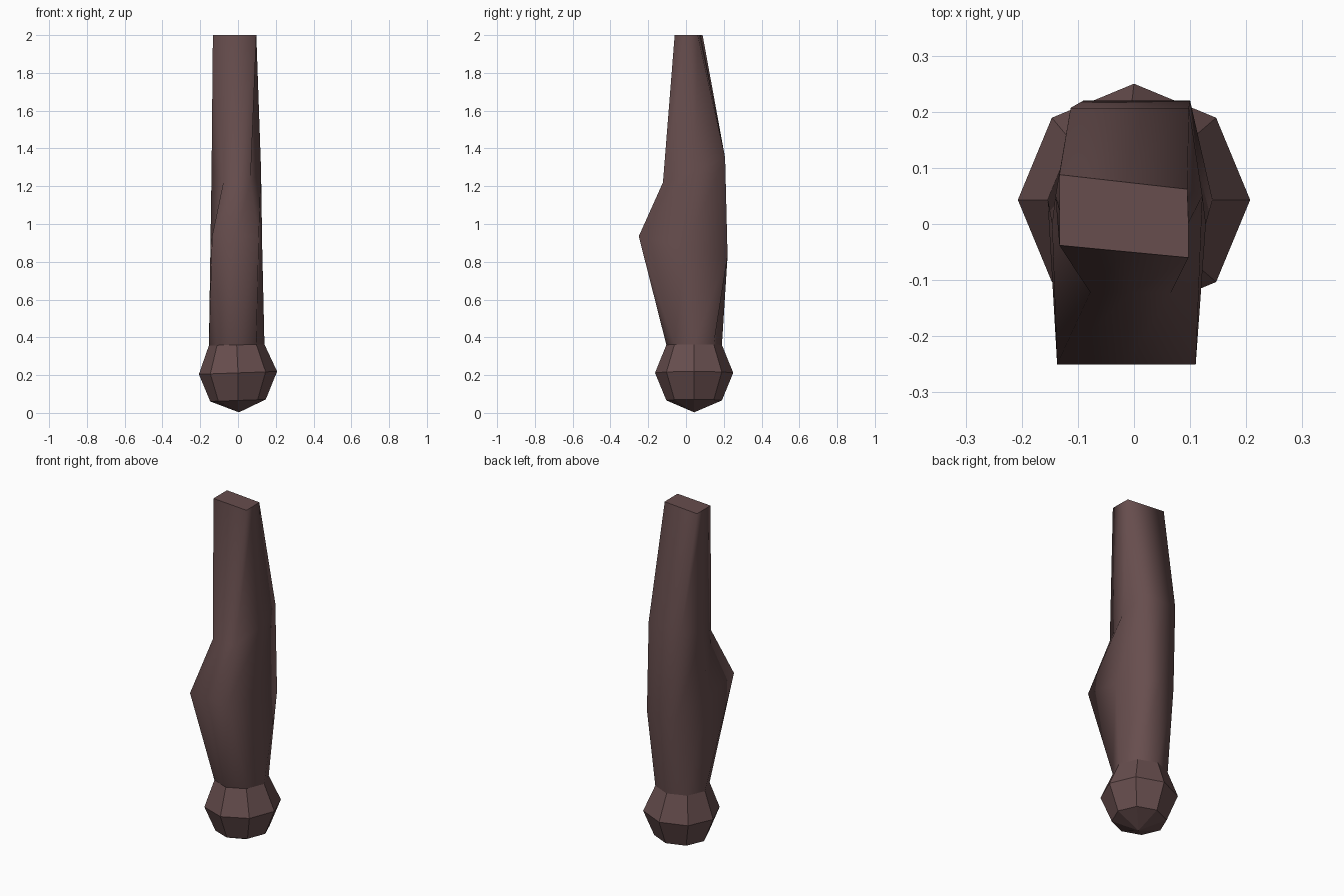
import bpy, bmesh
from math import sin, cos, pi

if "Cube" in bpy.data.objects:
    bpy.data.objects.remove(bpy.data.objects["Cube"])

mat = bpy.data.materials.new("dark_brown")
mat.diffuse_color = (0.135, 0.075, 0.075, 1)
mat.use_nodes = True
mat.node_tree.nodes["Principled BSDF"].inputs["Base Color"].default_value = mat.diffuse_color


def ring(r, z, tilt=0.036, cx=0.0):
    # octagon, starting at front centre and going counter-clockwise
    pts = []
    for i in range(8):
        x = r * sin(i * pi / 4)
        pts.append((x + cx, 0.043 - r * cos(i * pi / 4), z + tilt * x))
    return pts


def section(front, right, back, left, zf, zb):
    # eight-point cross-section; each corner/side given as (x, y)
    # front/back = (x_left, x_right, y_left, y_right)
    fl, fr, fyl, fyr = front
    bl, br, byl, byr = back
    zm = (zf + zb) / 2
    return [((fl + fr) / 2, (fyl + fyr) / 2, zf), (fr, fyr, zf), (*right, zm),
            (br, byr, zb), ((bl + br) / 2, (byl + byr) / 2, zb), (bl, byl, zb),
            (*left, zm), (fl, fyl, zf)]


def loft(name, rings, pole=None, cap=False, smooth=False):
    bm = bmesh.new()
    rows = [[bm.verts.new(p) for p in r] for r in rings]
    for a, b in zip(rows, rows[1:]):
        for i in range(8):
            j = (i + 1) % 8
            bm.faces.new((a[i], a[j], b[j], b[i])).smooth = smooth
    if pole:
        p = bm.verts.new(pole)
        for i in range(8):
            bm.faces.new((rows[0][(i + 1) % 8], rows[0][i], p))
    if cap:
        top = bm.faces.new(rows[-1])
        for e in top.edges:
            e.smooth = False
    bmesh.ops.recalc_face_normals(bm, faces=bm.faces)
    me = bpy.data.meshes.new(name)
    bm.to_mesh(me)
    bm.free()
    ob = bpy.data.objects.new(name, me)
    bpy.context.collection.objects.link(ob)
    me.materials.append(mat)
    return ob


# faceted ball at the lower end
neck = ring(0.147, 0.36, 0.02, -0.007)
loft("ball_joint", [ring(0.147, 0.066), ring(0.207, 0.212), neck],
     pole=(0.005, 0.043, 0.003))

# smooth limb rising from the ball
loft("limb", [
    neck,
    section((-0.137, 0.11, -0.25, -0.25), (0.128, 0.0),
            (-0.09, 0.1, 0.22, 0.22), (-0.146, 0.0), 0.935, 0.83),
    section((-0.078, 0.066, -0.122, -0.122), (0.122, 0.05),
            (-0.113, 0.098, 0.207, 0.207), (-0.14, 0.05), 1.22, 1.35),
    section((-0.133, 0.097, -0.038, -0.06), (0.097, 0.002),
            (-0.133, 0.095, 0.088, 0.062), (-0.133, 0.025), 2.0, 2.0),
], cap=True, smooth=True)
